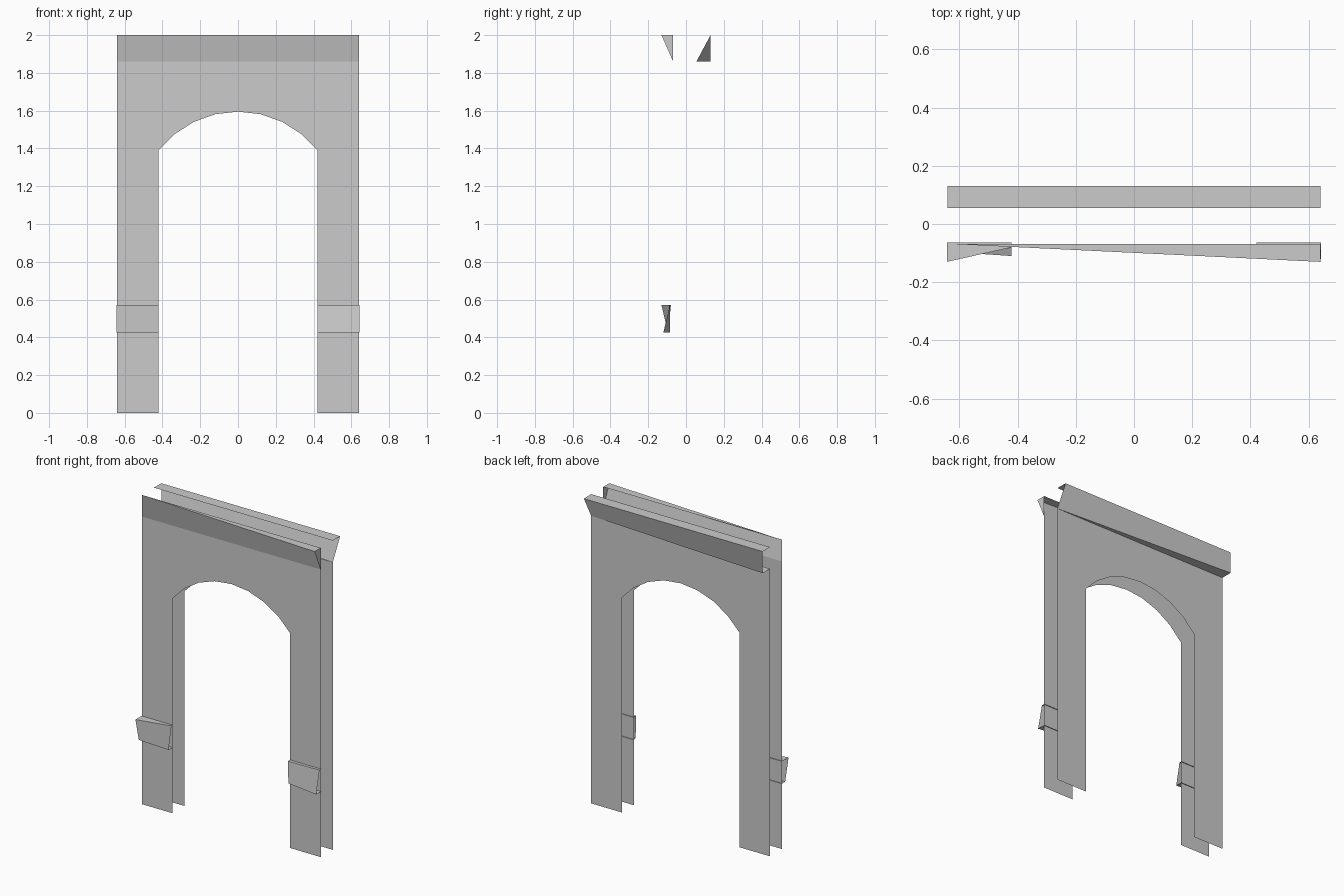
import bpy, math

if "Cube" in bpy.data.objects:
    bpy.data.objects.remove(bpy.data.objects["Cube"])

W, OPEN, SPRING, CROWN = 0.64, 0.42, 1.39, 1.595
TOP, LEDGE = 2.0, 1.86
FRONT, BACK, OUT = -0.068, 0.055, 0.13


def make(name, verts, faces, smooth=False):
    me = bpy.data.meshes.new(name)
    me.from_pydata(verts, [], faces)
    me.update()
    ob = bpy.data.objects.new(name, me)
    bpy.context.collection.objects.link(ob)
    if smooth:
        me.shade_smooth()
    return ob


def arch_points(n=8):
    h = CROWN - SPRING
    r = (OPEN * OPEN + h * h) / (2 * h)
    half = math.asin(OPEN / r)
    for i in range(n + 1):
        a = -half + 2 * half * i / n
        yield r * math.sin(a), CROWN - r + r * math.cos(a)


# thin wall sheets: two legs plus the strips above each arch segment
def wall(name, y, flip):
    arch = list(arch_points())
    arch = [(-W, 0), (-OPEN, 0)] + arch + [(OPEN, 0), (W, 0)]
    outline = arch + [(W, LEDGE), (-W, LEDGE)]
    idx = list(range(len(outline)))
    make(name, [(x, y, z) for x, z in outline], [idx[::-1] if flip else idx])


wall("front_wall", FRONT, False)
wall("back_wall", BACK, True)

# front cornice: flares outward toward the right end, open behind
make("front_cornice",
     [(-W, FRONT, LEDGE), (W, FRONT, LEDGE), (W, -OUT, TOP),
      (-W, FRONT, TOP), (W, FRONT, TOP)],
     [(0, 1, 2, 3), (3, 2, 4), (1, 4, 2)])

# back cornice: sloped at the right end, square at the left end
make("back_cornice",
     [(W, BACK, LEDGE), (-W, OUT, LEDGE), (-W, OUT, TOP), (W, OUT, TOP),
      (-W, BACK, TOP), (W, BACK, TOP), (-W, BACK, LEDGE)],
     [(0, 1, 2, 3), (3, 2, 4, 5), (0, 6, 1)])


# twisted bands on the legs, open at their ends
def band(name, x0, x1, outer):
    z0, z1, rear = 0.425, 0.57, -0.063
    tl, tr, br, bl = outer
    v = [(x0, bl, z0), (x1, br, z0), (x1, tr, z1), (x0, tl, z1),
         (x0, rear, z0), (x1, rear, z0), (x1, rear, z1), (x0, rear, z1)]
    make(name, v, [(0, 1, 2, 3), (3, 2, 6, 7), (4, 5, 1, 0)])


band("left_leg_band", -W - 0.003, -OPEN, (-0.13, -0.08, -0.11, -0.095))
band("right_leg_band", OPEN, W + 0.003, (-0.09, -0.085, -0.12, -0.085))
